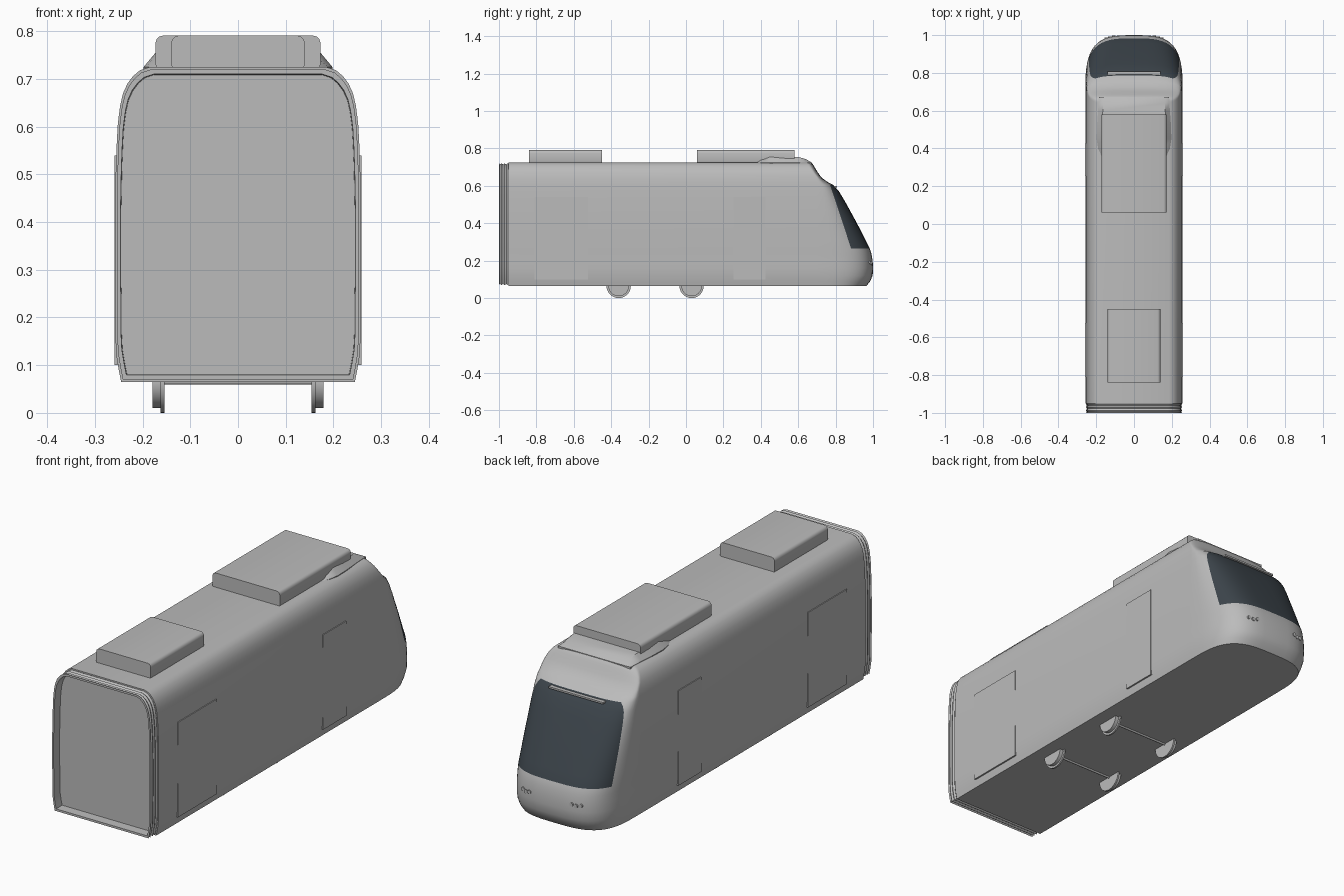
import bpy, bmesh, math
from mathutils import Vector, Matrix

cube = bpy.data.objects.get("Cube")
if cube:
    bpy.data.objects.remove(cube, do_unlink=True)


def material(name, rgb):
    m = bpy.data.materials.new(name)
    m.use_nodes = True
    m.diffuse_color = (*rgb, 1)
    m.node_tree.nodes["Principled BSDF"].inputs["Base Color"].default_value = (*rgb, 1)
    return m


GREY = material("body_grey", (0.5, 0.5, 0.5))
GLASS = material("dark_glass", (0.045, 0.058, 0.07))


def finish(name, bm, mats=(GREY,), angle=35):
    bmesh.ops.recalc_face_normals(bm, faces=bm.faces)
    mesh = bpy.data.meshes.new(name)
    bm.to_mesh(mesh)
    bm.free()
    obj = bpy.data.objects.new(name, mesh)
    bpy.context.collection.objects.link(obj)
    for m in mats:
        mesh.materials.append(m)
    bpy.ops.object.select_all(action='DESELECT')
    obj.select_set(True)
    bpy.context.view_layer.objects.active = obj
    bpy.ops.object.shade_smooth_by_angle(angle=math.radians(angle))
    return obj


def loft(rings):
    """Skin closed rings of equal length and cap both ends."""
    bm = bmesh.new()
    loops = [[bm.verts.new(p) for p in r] for r in rings]
    for a, b in zip(loops, loops[1:]):
        for i in range(len(a)):
            j = (i + 1) % len(a)
            bm.faces.new((a[i], a[j], b[j], b[i]))
    bm.faces.new(loops[0])
    bm.faces.new(loops[-1])
    return bm


def box(name, x, y, z, bevel=0, along_y=False):
    """Box from (min, max) ranges, optionally rounding the edges along y."""
    bm = bmesh.new()
    bmesh.ops.create_cube(bm, size=1)
    for v in bm.verts:
        v.co = [r[0] if c < 0 else r[1] for c, r in zip(v.co, (x, y, z))]
    if bevel:
        edges = [e for e in bm.edges if not along_y
                 or abs(e.verts[0].co.y - e.verts[1].co.y) > 0.01]
        bmesh.ops.bevel(bm, geom=edges, offset=bevel, segments=3,
                        profile=0.5, affect='EDGES')
    return finish(name, bm)


def disc(bm, centre, r1, r2, depth, axis, sides=32):
    rot = Matrix.Rotation(math.pi / 2, 4, axis)
    bmesh.ops.create_cone(bm, cap_ends=True, segments=sides, radius1=r1, radius2=r2,
                          depth=depth, matrix=Matrix.Translation(centre) @ rot)


# Body levels: height, half width, front reach
LEVELS = [(.065, .245, .965), (.09, .25, .985), (.12, .255, .998), (.16, .257, 1),
          (.2, .257, .998), (.235, .257, .992), (.265, .258, .983), (.31, .258, .96),
          (.36, .258, .935), (.42, .258, .903), (.47, .257, .876), (.52, .256, .848),
          (.57, .254, .818), (.605, .252, .787), (.622, .25, .755), (.645, .247, .724),
          (.67, .241, .706), (.69, .232, .694), (.706, .22, .684), (.718, .206, .676),
          (.725, .185, .668)]
REAR, POWER, STEPS = -.95, 3.3, 14


def nose_depth(front):
    return max(.03, front - .7)


def plan(z, w, front):
    """Plan outline with a rounded nose and a square rear."""
    d = nose_depth(front)
    half = []
    for i in range(STEPS + 1):
        t = math.pi / 2 * i / STEPS
        half.append((w * max(0, math.cos(t)) ** (2 / POWER),
                     front - d + d * math.sin(t) ** (2 / POWER)))
    half[-1] = (0, front)
    half = [(w, REAR)] + half
    return [(x, y, z) for x, y in half] + [(-x, y, z) for x, y in half[-2::-1]]


# Main shell with the windscreen cut in
bm = loft([plan(*lv) for lv in LEVELS])
edge_point, edge_normal = Vector((0, .775, .59)), Vector((0, .325, .108)).normalized()
nose_faces = [f for f in bm.faces if .26 < f.calc_center_median().z < .61]
geom = set(nose_faces)
for f in nose_faces:
    geom.update(f.edges)
    geom.update(f.verts)
bmesh.ops.bisect_plane(bm, geom=list(geom), plane_co=edge_point, plane_no=edge_normal)
for f in bm.faces:
    c = f.calc_center_median()
    if .265 < c.z < .605 and (c - edge_point).dot(edge_normal) > 0:
        f.material_index = 1
finish("tram_body", bm, (GREY, GLASS))

# Rear bellows: ribbed tube with a recessed end panel
section = [(w, z) for z, w, _ in LEVELS]
section += [(-w, z) for w, z in reversed(section)]
ribs = [(-.94, .965)]
for k in range(3):
    ribs += [(-.953 - .017 * k, .985), (-.961 - .017 * k, .968)]
ribs += [(-1, .985), (-1, .955), (-.958, .95)]
finish("rear_bellows", loft([[(x * s, y, .395 + (z - .395) * s) for x, z in section]
                             for y, s in ribs]))

# Roof equipment boxes
box("front_roof_box", (-.173, .173), (.06, .58), (.715, .791), .016, True)
box("rear_roof_box", (-.14, .14), (-.84, -.45), (.715, .791), .016, True)

# Roof fairing around the front box: y, half width, top height
stations = [(.36, .172, .727), (.4, .19, .745), (.45, .198, .755), (.52, .196, .75),
            (.6, .19, .755), (.64, .188, .743), (.672, .186, .724)]
finish("roof_fairing", loft([[(-w, y, .715), (-w, y, .725), (-w + .025, y, h),
                              (w - .025, y, h), (w, y, .725), (w, y, .715)]
                             for y, w, h in stations]))

# Door panels, barely proud of the sides
for side, sign in (("left", 1), ("right", -1)):
    for label, y in (("front", (.255, .425)), ("rear", (-.81, -.525))):
        xs = sorted((sign * .24, sign * .2592))
        box(f"{side}_{label}_door", xs, y, (.1, .54))

# Wheels with inner flanges, and axles
for label, y in (("front", .03), ("rear", -.36)):
    for side, sign in (("left", 1), ("right", -1)):
        bm = bmesh.new()
        disc(bm, (sign * .167, y, .065), .055, .055, .024, 'Y')
        disc(bm, (sign * .158, y, .065), .065, .065, .008, 'Y')
        finish(f"{side}_{label}_wheel", bm)
    bm = bmesh.new()
    disc(bm, (0, y, .065), .006, .006, .32, 'Y', 12)
    finish(f"{label}_axle", bm)

# Headlight clusters sitting on the nose
for side, sign in (("left", 1), ("right", -1)):
    bm = bmesh.new()
    for x, z in ((.108, .19), (.128, .186), (.148, .19)):
        y = .7 + .3 * (1 - (x / .257) ** POWER) ** (1 / POWER)
        disc(bm, (sign * x, y - .004, z), .009, .009, .014, 'X', 12)
    finish(f"{side}_headlights", bm)

# Slim trim bar at the top of the windscreen
box("windscreen_trim", (-.14, .14), (.785, .808), (.592, .6))
